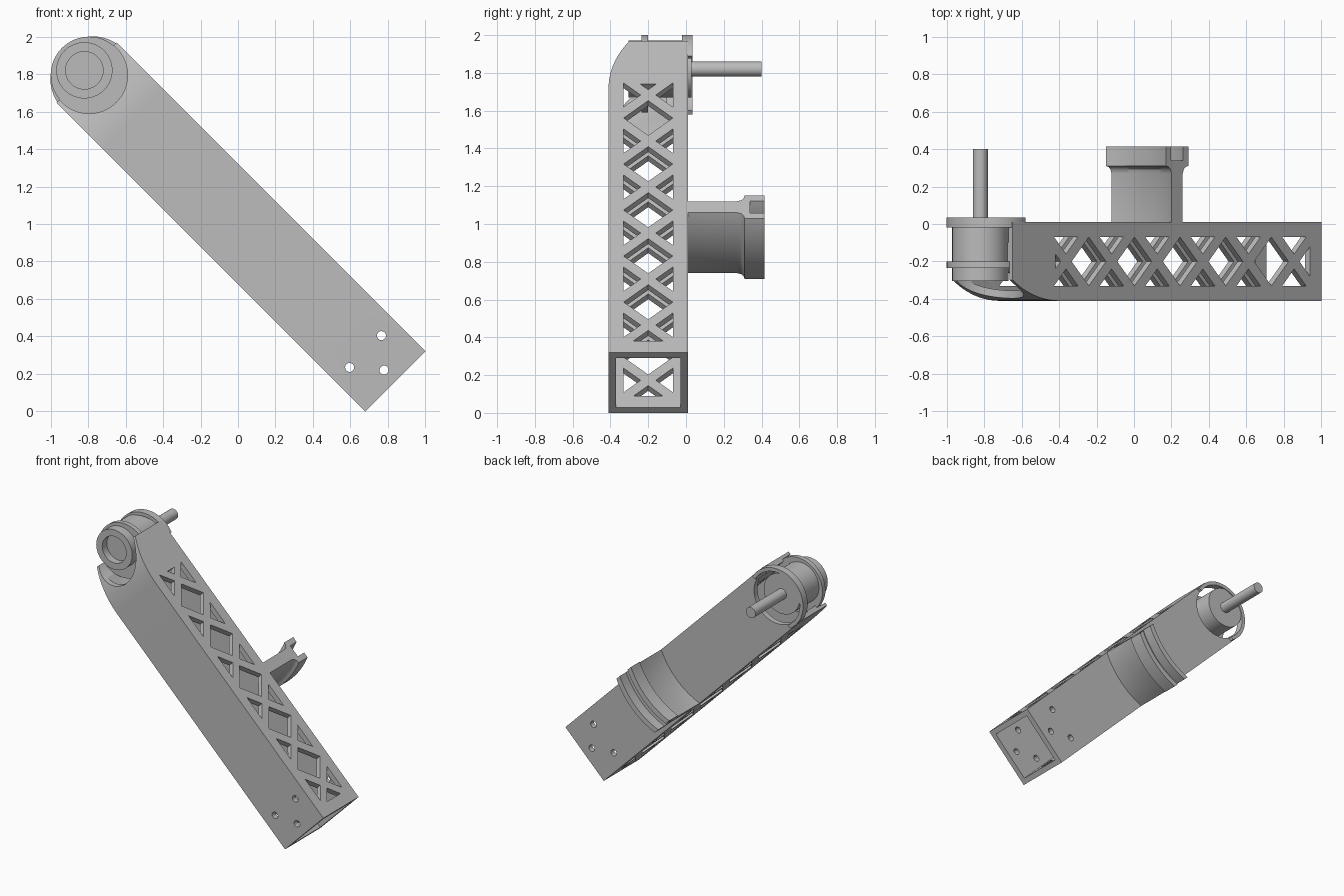
import bpy, bmesh
from math import sin, cos, pi, radians, sqrt
from mathutils import Matrix, Vector

old = bpy.data.objects.get("Cube")
if old:
    bpy.data.objects.remove(old)

# Arm frame: x runs up the arm, y across it, z towards the back
k = sqrt(0.5)
ARM = Matrix(((-k, k, 0, 0.84), (0, 0, 1, 0), (k, k, 0, 0.16), (0, 0, 0, 1)))

grey = bpy.data.materials.new("plain_grey")
grey.use_nodes = True
grey.diffuse_color = (0.5, 0.5, 0.5, 1)
grey.node_tree.nodes["Principled BSDF"].inputs["Base Color"].default_value = (0.5, 0.5, 0.5, 1)


def finish(bm, name):
    bmesh.ops.recalc_face_normals(bm, faces=bm.faces)
    me = bpy.data.meshes.new(name)
    bm.to_mesh(me)
    bm.free()
    me.transform(ARM)
    me.materials.append(grey)
    ob = bpy.data.objects.new(name, me)
    bpy.context.collection.objects.link(ob)
    return ob


def smooth(ob, angle=30):
    for p in ob.data.polygons:
        p.use_smooth = True
    ob.data.set_sharp_from_angle(angle=radians(angle))


def loft(bm, rings):
    """Join equal closed rings of points and cap both ends."""
    vs = [[bm.verts.new(p) for p in ring] for ring in rings]
    n = len(vs[0])
    for a, b in zip(vs, vs[1:]):
        for i in range(n):
            bm.faces.new((a[i], a[(i + 1) % n], b[(i + 1) % n], b[i]))
    bm.faces.new(vs[0])
    bm.faces.new(vs[-1])


def prism_across(bm, pts, half):
    loft(bm, [[(s, t, y) for s, y in pts] for t in (-half, half)])


def prism_depth(bm, pts, lo, hi):
    loft(bm, [[(s, t, y) for s, t in pts] for y in (lo, hi)])


def arc(cs, ct, r, a0, a1, n):
    step = radians(a1 - a0) / n
    return [(cs + r * cos(radians(a0) + i * step), ct + r * sin(radians(a0) + i * step))
            for i in range(n + 1)]


def circle(cs, ct, r, n=64):
    return arc(cs, ct, r, 0, 360, n)[:-1]


def lathe(name, profile, cs):
    bm = bmesh.new()
    vs = [bm.verts.new((cs + r, 0, y)) for r, y in profile]
    es = [bm.edges.new(e) for e in zip(vs, vs[1:])]
    bmesh.ops.spin(bm, geom=vs + es, cent=(cs, 0, 0), axis=(0, 0, 1),
                   angle=2 * pi, steps=64)
    bmesh.ops.remove_doubles(bm, verts=bm.verts, dist=1e-4)
    ob = finish(bm, name)
    smooth(ob)
    return ob


def cut(ob, bm):
    cutter = finish(bm, "cutter")
    cutter.hide_render = True
    mod = ob.modifiers.new("cut", "BOOLEAN")
    mod.operation = "DIFFERENCE"
    mod.solver = "EXACT"
    mod.object = cutter
    bpy.context.view_layer.update()
    dg = bpy.context.evaluated_depsgraph_get()
    me = bpy.data.meshes.new_from_object(ob.evaluated_get(dg))
    ob.modifiers.clear()
    ob.data = me
    bpy.data.objects.remove(cutter)


HALF, FRONT, BACK, WALL = 0.2265, -0.41, 0.01, 0.04
BEND, BEND_R, TIP = 1.98, 0.612, 2.284
BEND_Y = FRONT + BEND_R

# Hollow arm, front wall bending back near the joint
bm = bmesh.new()
bend = arc(BEND, BEND_Y, BEND_R, -90, -55, 14)
prism_across(bm, [(0, FRONT)] + bend + [(bend[-1][0], BACK), (0, BACK)], HALF)
arm = finish(bm, "arm_tube")

bm = bmesh.new()
inner = arc(BEND, BEND_Y, BEND_R - WALL, -90, -45, 14)
prism_across(bm, [(-0.1, FRONT + WALL)] + inner
             + [(2.6, inner[-1][1]), (2.6, BACK - WALL), (-0.1, BACK - WALL)], HALF - WALL)
cut(arm, bm)

# Lattice openings in both side walls
MID, W, BAR, PITCH = -0.2, 0.13, 0.04, 0.3445
LOW, HIGH = 0.085, 2.008
cross = [0.205 + PITCH * i for i in range(6)]
bm = bmesh.new()
for c in cross:
    for sg in (-1, 1):
        prism_across(bm, [(c, MID + sg * BAR), (c + W - BAR, MID + sg * W),
                          (c - W + BAR, MID + sg * W)], 0.3)
for c in cross[:-1]:
    m = c + PITCH / 2
    prism_across(bm, [(m - W, MID), (m, MID - W), (m + W, MID), (m, MID + W)], 0.3)
for c, end, sg in ((cross[0], LOW, -1), (cross[-1], HIGH, 1)):
    w = abs(end - c) - BAR
    prism_across(bm, [(c + sg * BAR, MID), (end, MID - w), (end, MID + w)], 0.3)
cut(arm, bm)

# Bolt holes through front and back walls
bm = bmesh.new()
for s, t in ((0.225, -0.12), (0.225, 0.12), (0.085, 0)):
    prism_depth(bm, circle(s, t, 0.024, 24), -0.6, 0.2)
cut(arm, bm)

# Round openings for the joint
bm = bmesh.new()
prism_depth(bm, circle(2.312, 0, 0.205), -0.6, -0.2)
prism_depth(bm, circle(TIP, 0, 0.2), -0.1, 0.2)
cut(arm, bm)
smooth(arm, 20)

# Rim wrapping the back of the joint
bm = bmesh.new()
prism_depth(bm, arc(TIP, 0, HALF, -105, 105, 48) + arc(TIP, 0, 0.2, 105, -105, 48),
            -0.02, 0.035)
smooth(finish(bm, "joint_back_rim"))

# Joint flange, motor and shaft
bm = bmesh.new()
prism_depth(bm, circle(2.312, 0, 0.205), -0.235, -0.2)
smooth(finish(bm, "joint_flange"))
lathe("joint_motor", [(0, -0.25), (0.1, -0.25), (0.1, -0.305), (0.15, -0.305),
                      (0.15, 0.03), (0, 0.03)], 2.348)
lathe("joint_shaft", [(0, 0.02), (0.04, 0.02), (0.04, 0.4), (0, 0.4)], 2.348)

# Curved back bracket with a grooved lip
side = [(0.0425, 0), (0.0425, 0.27), (0.05, 0.292), (0.065, 0.305), (0.085, 0.31),
        (0.085, 0.415), (0.045, 0.415), (0.045, 0.34)]
section = side + [(-o, y) for o, y in reversed(side)]
R = 0.6
centre = 1.089 + sqrt(R * R - HALF * HALF)
bm = bmesh.new()
rings = []
for i in range(25):
    t = HALF * (i / 12 - 1)
    rings.append([(centre - sqrt(R * R - t * t) + o, t, y) for o, y in section])
loft(bm, rings)
smooth(finish(bm, "back_bracket"))
